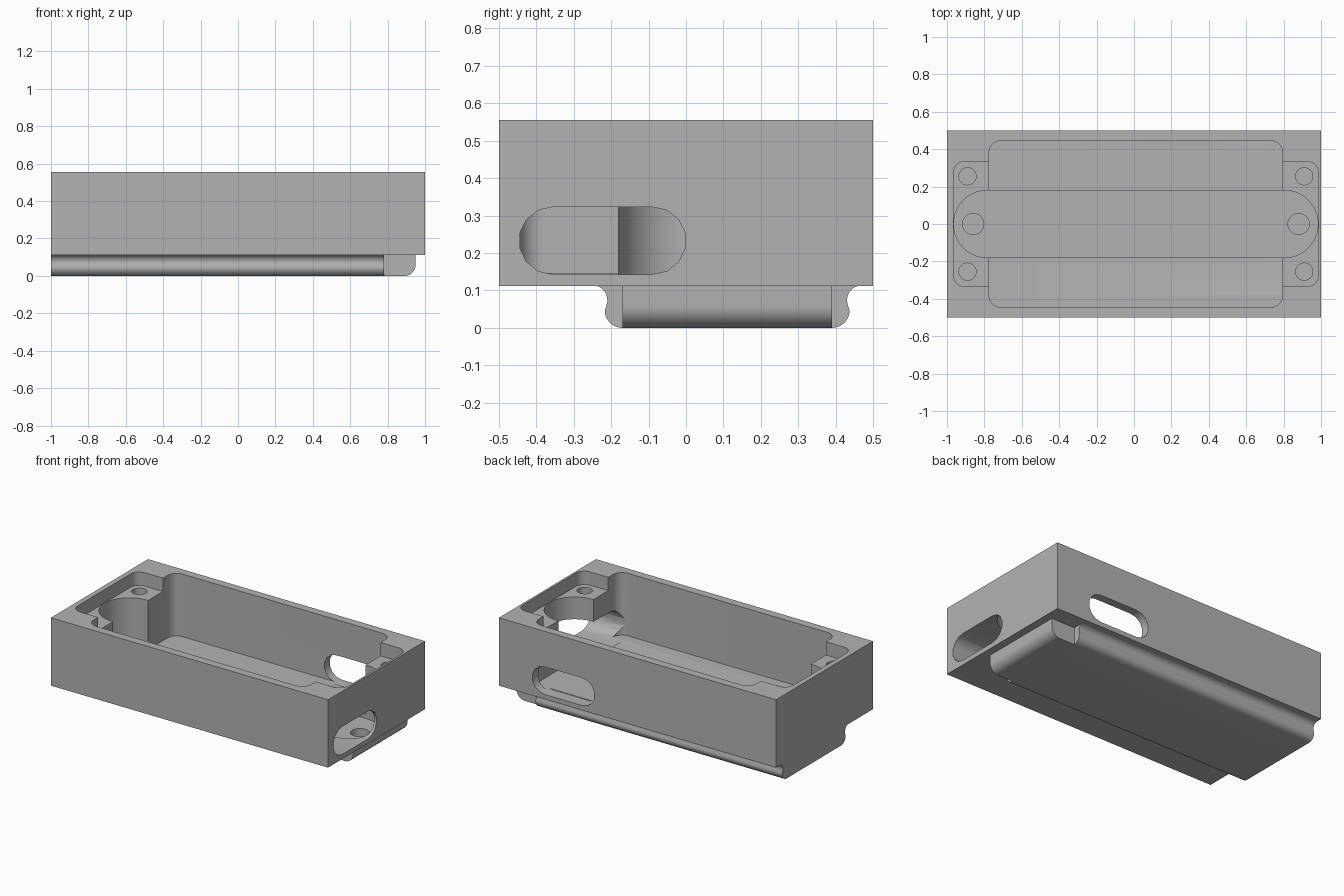
import bpy, bmesh, math
from mathutils import Vector

default = bpy.data.objects.get("Cube")
if default:
    bpy.data.objects.remove(default, do_unlink=True)

# Single matte grey
grey = bpy.data.materials.new("plain_grey")
grey.use_nodes = True
grey.diffuse_color = (0.45, 0.45, 0.45, 1)
grey.node_tree.nodes["Principled BSDF"].inputs["Base Color"].default_value = grey.diffuse_color

CX = 0.01           # centre of the cavity along x
TOP, BOTTOM = 0.555, 0.112


def arc(u, v, r, start, end, seg):
    """Points along a circular arc, angles in degrees."""
    angles = [math.radians(start + (end - start) * i / seg) for i in range(seg + 1)]
    return [(u + r * math.cos(a), v + r * math.sin(a)) for a in angles]


def rounded(u, v, r, seg=8):
    """Rectangle of half sizes u, v with rounded corners, centred on the cavity."""
    corners = [(u - r, v - r), (r - u, v - r), (r - u, r - v), (u - r, r - v)]
    pts = []
    for k, (cu, cv) in enumerate(corners):
        pts += arc(CX + cu, cv, r, 90 * k, 90 * k + 90, seg)
    return pts


def slot(u0, u1, v0, v1, seg):
    """Bar with semicircular ends."""
    r, v = (v1 - v0) / 2, (v0 + v1) / 2
    return arc(u1 - r, v, r, -90, 90, seg) + arc(u0 + r, v, r, 90, 270, seg)


def prism(name, outline, axis, lo, hi):
    """Closed solid from a 2D outline extended along one axis."""
    place = {"x": lambda u, v, w: (w, u, v),
             "y": lambda u, v, w: (u, w, v),
             "z": lambda u, v, w: (u, v, w)}[axis]
    bm = bmesh.new()
    near = [bm.verts.new(place(u, v, lo)) for u, v in outline]
    far = [bm.verts.new(place(u, v, hi)) for u, v in outline]
    bm.faces.new(near)
    bm.faces.new(far)
    for i in range(len(near)):
        bm.faces.new((near[i - 1], near[i], far[i], far[i - 1]))
    bmesh.ops.recalc_face_normals(bm, faces=bm.faces[:])
    mesh = bpy.data.meshes.new(name)
    bm.to_mesh(mesh)
    bm.free()
    mesh.materials.append(grey)
    obj = bpy.data.objects.new(name, mesh)
    bpy.context.scene.collection.objects.link(obj)
    return obj


def extent(mesh):
    """Size of a mesh along each axis."""
    return Vector([max((v.co[k] for v in mesh.vertices), default=0)
                   - min((v.co[k] for v in mesh.vertices), default=0) for k in range(3)])


def cut(target, tool):
    """Subtract the tool, taking the first solver whose result keeps the outer size."""
    tool.hide_render = True
    before = target.data
    mod = target.modifiers.new("cut", "BOOLEAN")
    mod.operation, mod.object = "DIFFERENCE", tool
    for solver in ("MANIFOLD", "EXACT", "FLOAT"):
        mod.solver = solver
        bpy.context.view_layer.update()
        evaluated = target.evaluated_get(bpy.context.evaluated_depsgraph_get())
        result = bpy.data.meshes.new_from_object(evaluated)
        changed = len(result.vertices) != len(before.vertices)
        if changed and (extent(result) - extent(before)).length < 0.001:
            target.data = result
            break
    target.modifiers.clear()
    bpy.data.objects.remove(tool, do_unlink=True)


# Outer block
housing = prism("housing", [(-1, -0.5), (1, -0.5), (1, 0.5), (-1, 0.5)], "z", BOTTOM, TOP)

# Underside rail: rounded lower edges and a concave flare under the block
RAIL_Y, FLAT = 0.11, 0.28
side = arc(FLAT, 0.047, 0.047, -90, 0, 8) + arc(0.36, 0.074, 0.04, 200, 90, 8)
profile = [(RAIL_Y + u, v) for u, v in side] + [(RAIL_Y - u, v) for u, v in reversed(side)]
rail = prism("rail", profile, "x", -1, 0.78)

# Rail nose: narrower, with a rounded lower end
nose = [(0.77, 0.114), (0.77, 0)] + arc(0.89, 0.06, 0.06, -90, 0, 10) + [(0.95, 0.114)]
rail_nose = prism("rail_nose", nose, "y", RAIL_Y - FLAT, RAIL_Y + FLAT)

# Main cavity, shallow end shelves and deep central channel
cut(housing, prism("main_cavity", rounded(0.785, 0.446, 0.065), "z", 0.147, 0.7))
cut(housing, prism("end_shelves", rounded(0.976, 0.334, 0.06), "z", 0.468, 0.72))
channel = slot(CX - 0.974, CX + 0.974, -0.18, 0.18, 28)
cut(housing, prism("channel", channel, "z", 0.118, 0.74))

# Blind screw holes in the channel floor and in the shelves
for sx, lower_part in ((-1, rail), (1, rail_nose)):
    circle = arc(CX + sx * 0.87, 0, 0.057, 0, 345, 23)
    for part in (housing, lower_part):
        cut(part, prism("channel_hole", circle, "z", 0.04, 0.2))
    for sy in (-1, 1):
        circle = arc(CX + sx * 0.9, sy * 0.255, 0.046, 0, 345, 23)
        cut(housing, prism("shelf_hole", circle, "z", 0.36, 0.5))

# Cable slots through the end wall and the back wall
cut(housing, prism("end_slot", slot(-0.446, 0, 0.143, 0.323, 7), "x", 0.72, 1.1))
cut(housing, prism("back_slot", slot(0.31, 0.76, 0.143, 0.323, 7), "y", 0.42, 0.6))

# Smooth curved walls, keep edges sharp
bpy.ops.object.select_all(action="DESELECT")
for part in (housing, rail, rail_nose):
    part.select_set(True)
bpy.context.view_layer.objects.active = housing
bpy.ops.object.shade_smooth_by_angle(angle=math.radians(30))
